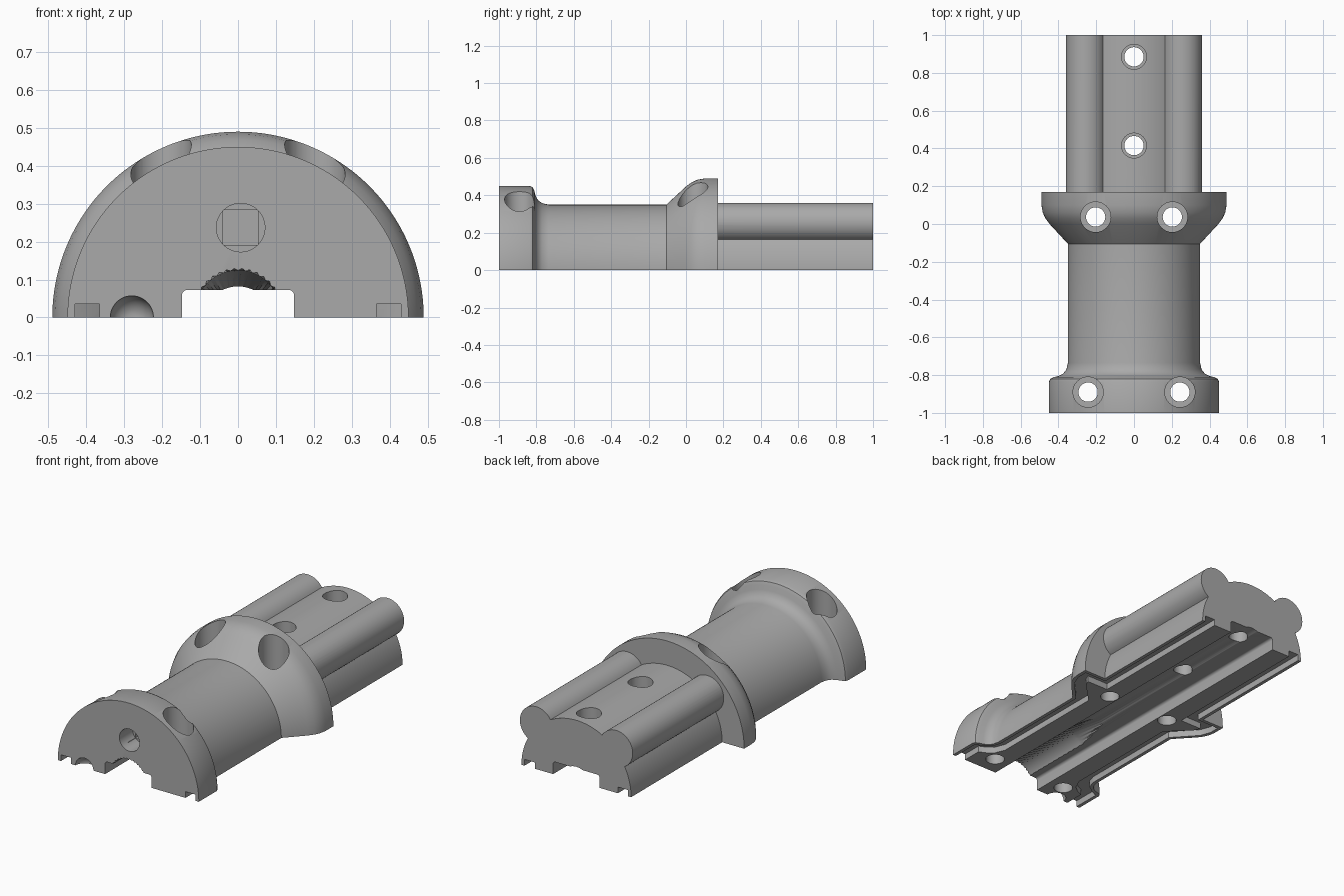
import bpy, bmesh, math

old = bpy.data.objects.get("Cube")
if old:
    bpy.data.objects.remove(old, do_unlink=True)

grey = bpy.data.materials.new("plain_grey")
grey.use_nodes = True
grey.diffuse_color = (0.4, 0.4, 0.4, 1)
grey.node_tree.nodes["Principled BSDF"].inputs["Base Color"].default_value = (0.4, 0.4, 0.4, 1)


def loft(name, rings):
    """Join successive closed loops of points and cap both ends."""
    bm = bmesh.new()
    loops = [[bm.verts.new(p) for p in ring] for ring in rings]
    n = len(loops[0])
    for a, b in zip(loops, loops[1:]):
        for i in range(n):
            j = (i + 1) % n
            bm.faces.new((a[i], a[j], b[j], b[i]))
    bm.faces.new(loops[0])
    bm.faces.new(loops[-1])
    bmesh.ops.recalc_face_normals(bm, faces=bm.faces)
    mesh = bpy.data.meshes.new(name)
    bm.to_mesh(mesh)
    bm.free()
    mesh.materials.append(grey)
    obj = bpy.data.objects.new(name, mesh)
    bpy.context.collection.objects.link(obj)
    return obj


def circle(x, z, y, r, n=48):
    """Loop facing along y."""
    return [(x + r * math.cos(math.tau * i / n), y, z + r * math.sin(math.tau * i / n))
            for i in range(n)]


def rod(name, x, z, y0, y1, r0, r1=None):
    return loft(name, [circle(x, z, y0, r0), circle(x, z, y1, r0 if r1 is None else r1)])


def upright(name, x, y, z0, z1, r):
    ring = [(px, pz, 0) for px, _, pz in circle(x, y, 0, r)]
    return loft(name, [[(a, b, z) for a, b, _ in ring] for z in (z0, z1)])


def combine(tool, operation="DIFFERENCE"):
    """Apply a boolean to the body and discard the tool."""
    tool.hide_render = True
    mod = body.modifiers.new(tool.name, "BOOLEAN")
    mod.operation = operation
    mod.solver = "EXACT"
    mod.object = tool
    bpy.context.view_layer.objects.active = body
    bpy.ops.object.modifier_apply(modifier=mod.name)
    bpy.data.objects.remove(tool, do_unlink=True)


# Half-round body: front collar, waist, rear flange and tail
profile = [(-1, .45), (-.835, .45), (-.82, .443), (-.811, .425), (-.805, .40),
           (-.792, .375), (-.77, .358), (-.735, .35), (-.105, .35), (0, .447),
           (.03, .469), (.06, .483), (.1, .49), (.17, .49), (.17, .35), (1, .35)]
STEPS = 96
body = loft("half_shell_body", [
    [(r * math.cos(math.pi * i / STEPS), y, r * math.sin(math.pi * i / STEPS))
     for i in range(STEPS + 1)] for y, r in profile])

# Round rails along the tail
for side in (1, -1):
    combine(rod("tail_rail", side * .255, .255, .12, 1, .105), "UNION")

# Central channel with rounded upper corners
corner = [(.133 + .015 * math.cos(a), .058 + .015 * math.sin(a))
          for a in (math.pi / 8 * k for k in range(5))]
section = [(.148, -.1)] + corner + [(-x, z) for x, z in reversed(corner)] + [(-.148, -.1)]
combine(loft("channel_cutter", [[(x, y, z) for x, z in section] for y in (-1.1, 1.1)]))
combine(rod("channel_arc_cutter", 0, -.011, -1.2, 1.2, .093))

# Knurled round pocket at the front, tapering into the channel
ROWS, COLS = 22, 72
rings = []
for j in range(ROWS + 1):
    y = -1.02 + .47 * j / ROWS
    rings.append([((.118 - .006 * ((i + j) % 2)) * math.cos(math.tau * i / COLS), y,
                   .012 + (.118 - .006 * ((i + j) % 2)) * math.sin(math.tau * i / COLS))
                  for i in range(COLS)])
rings.append(circle(0, .006, -.3, .075, COLS))
combine(loft("knurled_pocket_cutter", rings))

# Seal grooves that follow the outline of the flat underside
outer = [(-1.1, .43), (-.84, .43), (-.82, .39), (-.79, .345), (-.74, .33), (-.1, .33),
         (.03, .448), (.09, .47), (.15, .47), (.15, .33), (1.1, .33)]
inner = [(-1.1, .365), (-.885, .365), (-.87, .33), (-.84, .29), (-.78, .265), (-.07, .265),
         (.05, .385), (.085, .4), (.086, .4), (.086, .265), (1.1, .265)]
for side in (1, -1):
    outline = [(side * x, y) for y, x in outer + inner[::-1]]
    combine(loft("seal_groove_cutter", [[(x, y, z) for x, y in outline] for z in (-.1, .036)]))

# Upright screw holes with counterbores: x, y, counterbore radius
screws = [(s * .243, -.89, .08) for s in (1, -1)]
screws += [(s * .203, .037, .08) for s in (1, -1)]
screws += [(0, y, .066) for y in (.415, .885)]
for x, y, r in screws:
    combine(upright("screw_hole_cutter", x, y, -.2, .8, .051))
    combine(upright("counterbore_cutter", x, y, .25, .8, r))

# Front bore with a square socket behind it
combine(rod("front_bore_cutter", .007, .237, -1.1, -.88, .064))
h = .046
square = [(-h, -h), (h, -h), (h, h), (-h, h)]
combine(loft("square_socket_cutter", [[(.007 + x, y, .237 + z) for x, z in square]
                                      for y in (-.95, -.8)]))

# Rounded dimple at the front edge
dimple = [circle(-.28, 0, -1 - .057 * math.cos(math.pi * k / 16),
                 .057 * math.sin(math.pi * k / 16)) for k in range(1, 16)]
combine(loft("dimple_cutter", dimple))

# Smooth curved walls, keeping edges sharp
bpy.ops.object.select_all(action="DESELECT")
body.select_set(True)
bpy.context.view_layer.objects.active = body
bpy.ops.object.shade_smooth_by_angle(angle=math.radians(28))
